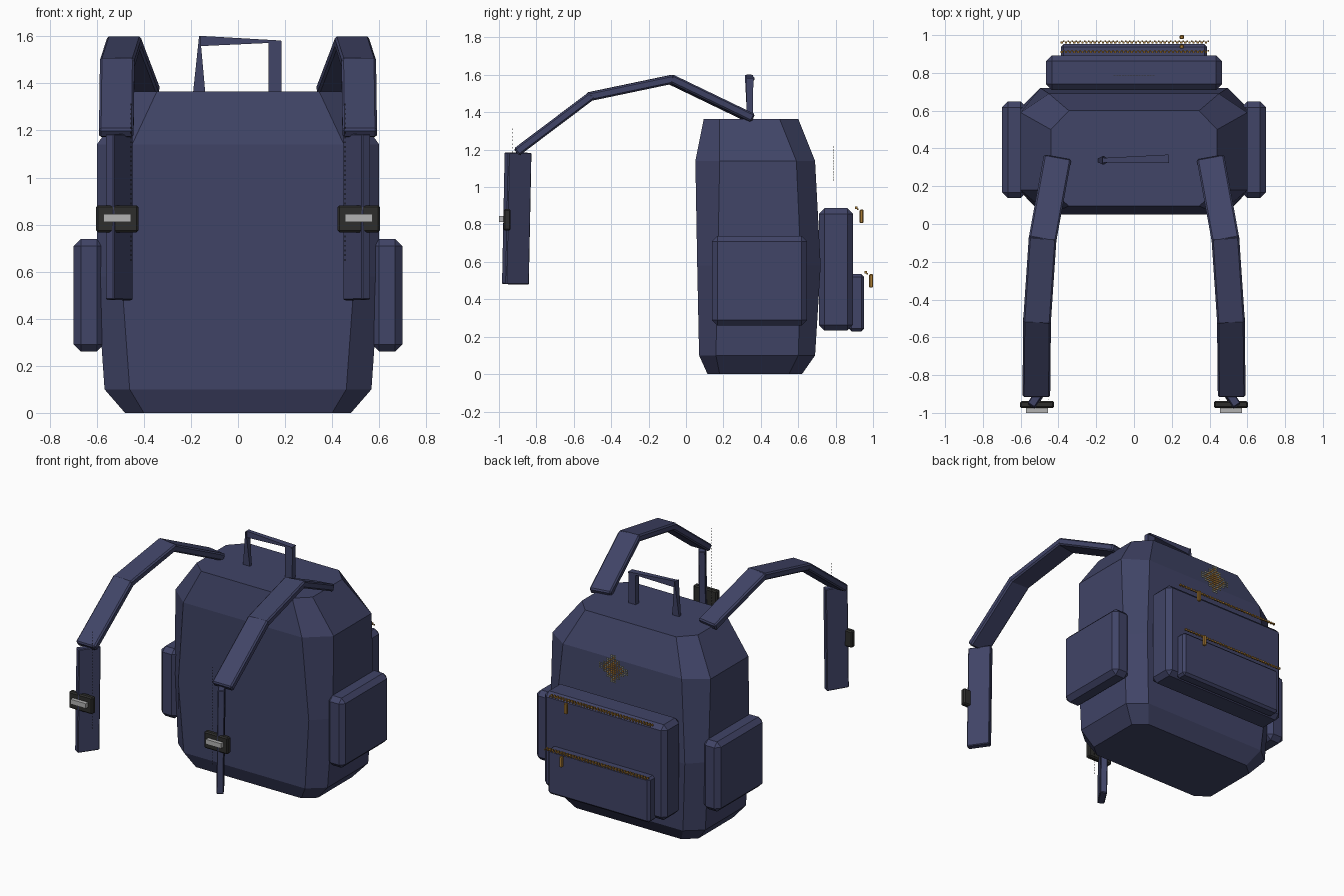
import bpy, bmesh, math
from mathutils import Matrix, Vector

if "Cube" in bpy.data.objects:
    bpy.data.objects.remove(bpy.data.objects["Cube"])


def make_mat(name, rgb):
    m = bpy.data.materials.new(name)
    m.diffuse_color = (*rgb, 1)
    m.use_nodes = True
    m.node_tree.nodes["Principled BSDF"].inputs["Base Color"].default_value = m.diffuse_color
    return m


NAVY = make_mat("navy_fabric", (0.052, 0.058, 0.135))
DARK = make_mat("dark_plastic", (0.027, 0.027, 0.025))
STEEL = make_mat("pale_metal", (0.45, 0.45, 0.45))
BRASS = make_mat("brass", (0.40, 0.20, 0.035))
PALE = make_mat("pale_patch", (0.42, 0.43, 0.36))
ORANGE = make_mat("orange_patch", (0.60, 0.28, 0.05))


def finish(bm, name, *mats):
    bmesh.ops.recalc_face_normals(bm, faces=bm.faces[:])
    me = bpy.data.meshes.new(name)
    bm.to_mesh(me)
    bm.free()
    for m in mats:
        me.materials.append(m)
    ob = bpy.data.objects.new(name, me)
    bpy.context.collection.objects.link(ob)
    return ob


def add_box(bm, size, matrix, mat=0):
    out = bmesh.ops.create_cube(bm, size=1, matrix=matrix @ Matrix.Diagonal((*size, 1)))
    for f in {f for v in out["verts"] for f in v.link_faces}:
        f.material_index = mat


def block(name, size, matrix, mat, chamfer=0.0):
    bm = bmesh.new()
    add_box(bm, size, matrix)
    if chamfer:
        bmesh.ops.bevel(bm, geom=bm.edges[:], offset=chamfer, segments=1,
                        profile=0.5, affect='EDGES')
    return finish(bm, name, mat)


def span(name, x, y, z, mat, chamfer=0.0):
    size = [b - a for a, b in (x, y, z)]
    mid = [(a + b) / 2 for a, b in (x, y, z)]
    return block(name, size, Matrix.Translation(mid), mat, chamfer)


def loft(name, rings, mat):
    bm = bmesh.new()
    loops = [[bm.verts.new(p) for p in ring] for ring in rings]
    n = len(loops[0])
    for a, b in zip(loops, loops[1:]):
        for i in range(n):
            j = (i + 1) % n
            bm.faces.new((a[i], a[j], b[j], b[i]))
    bm.faces.new(loops[0])
    bm.faces.new(loops[-1])
    return finish(bm, name, mat)


# Main bag: stacked octagons (z, half width, front half width, y limits, corner y limits)
levels = [
    (0.00, 0.48, 0.40, 0.115, 0.62, 0.18, 0.55),
    (0.10, 0.567, 0.46, 0.07, 0.69, 0.16, 0.60),
    (0.58, 0.60, 0.495, 0.06, 0.72, 0.17, 0.615),
    (1.14, 0.60, 0.45, 0.05, 0.69, 0.18, 0.59),
    (1.365, 0.44, 0.345, 0.095, 0.60, 0.18, 0.50),
]
rings = []
for z, w, f, y0, y1, c0, c1 in levels:
    rings.append([(-f, y0, z), (f, y0, z), (w, c0, z), (w, c1, z),
                  (f, y1, z), (-f, y1, z), (-w, c1, z), (-w, c0, z)])
loft("bag_body", rings, NAVY)

# Pockets
span("large_back_pocket", (-0.465, 0.465), (0.71, 0.893), (0.233, 0.887), NAVY, 0.03)
span("small_back_pocket", (-0.387, 0.387), (0.87, 0.952), (0.228, 0.535), NAVY, 0.015)
for s, side in ((1, "right"), (-1, "left")):
    span(side + "_side_pocket", sorted((s * 0.57, s * 0.698)),
         (0.138, 0.648), (0.26, 0.738), NAVY, 0.03)

# Shoulder straps: boxes laid along a bent path
path = [Vector(p) for p in ((0.408, 0.335, 1.375), (0.484, -0.08, 1.575),
                            (0.513, -0.51, 1.485), (0.517, -0.895, 1.195))]
for s, side in ((1, "right"), (-1, "left")):
    pts = [Vector((p.x * s, p.y, p.z)) for p in path]
    for i, (a, b) in enumerate(zip(pts, pts[1:])):
        d = (b - a).normalized()
        across = d.cross(Vector((0, 0, 1))).normalized()
        up = across.cross(d)
        m = Matrix((across, d, up)).transposed().to_4x4()
        m.translation = (a + b) / 2
        block(f"{side}_strap_{i + 1}", (0.147, (b - a).length + 0.03, 0.047), m, NAVY, 0.009)

    # Hanging webbing, turned so its outer edge faces forward
    m = (Matrix.Translation((s * 0.505, -0.905, 0.832)) @ Matrix.Rotation(-0.02, 4, 'X')
         @ Matrix.Rotation(-s * math.radians(57), 4, 'Z'))
    block(side + "_webbing", (0.148, 0.045, 0.705), m, NAVY, 0.005)

    # Buckle with metal plate
    x = s * 0.513
    span(side + "_buckle", (x - 0.09, x + 0.09), (-0.975, -0.937), (0.767, 0.882), DARK, 0.008)
    span(side + "_buckle_plate", (x - 0.058, x + 0.058), (-1.0, -0.97), (0.812, 0.845), STEEL)

    # Row of tiny stitches
    bm = bmesh.new()
    for i in range(34):
        add_box(bm, (0.003, 0.003, 0.008), Matrix.Translation((s * 0.455, -0.93, 0.65 + i * 0.02)))
    finish(bm, side + "_stitches", DARK)


# Carry handle: two posts and a twisted bar
def rect(c, u, v):
    c, u, v = Vector(c), Vector(u) / 2, Vector(v) / 2
    return [c - u - v, c + u - v, c + u + v, c - u + v]


loft("handle_left_post", [rect((-0.165, 0.337, 1.36), (0.052, 0, 0), (0, 0.02, 0)),
                          rect((-0.163, 0.337, 1.60), (0.005, 0, 0), (0, 0.045, 0))], NAVY)
loft("handle_bar", [rect((-0.165, 0.337, 1.58), (0, 0.025, 0), (0, 0, 0.044)),
                    rect((0.182, 0.345, 1.578), (0, 0.045, 0), (0, 0, 0.008))], NAVY)
loft("handle_right_post", [rect((0.158, 0.340, 1.36), (0.055, 0, 0), (0, 0.036, 0)),
                           rect((0.158, 0.342, 1.58), (0.055, 0, 0), (0, 0.036, 0))], NAVY)

# Zippers: rows of small teeth and a pull tab
for name, y, z in (("upper", 0.914, 0.885), ("lower", 0.965, 0.54)):
    bm = bmesh.new()
    for i in range(36):
        x = -0.382 + i * 0.0218
        add_box(bm, (0.012, 0.012, 0.012), Matrix.Translation((x, y - 0.004, z + 0.004)))
        add_box(bm, (0.008, 0.008, 0.008), Matrix.Translation((x + 0.011, y + 0.003, z - 0.004)))
    finish(bm, name + "_zipper_teeth", BRASS)
    span(name + "_zipper_pull", (0.242, 0.264), (y + 0.014, y + 0.035),
         (z - 0.078, z - 0.006), BRASS, 0.004)

# Stepped cross patch made of small tiles
bm = bmesh.new()
step = 0.0147
arm = [6, 6, 4, 4, 2, 2, 1, 1]
for i in range(-7, 8):
    for j in range(-6, 7):
        if abs(j) > arm[abs(i)]:
            continue
        warm = abs(i) + abs(j) <= 3 or (abs(i) + abs(j)) % 5 == 0
        add_box(bm, (0.011, 0.004, 0.011),
                Matrix.Translation((i * step, 0.787, 1.125 + j * step)), int(warm))
finish(bm, "cross_patch", PALE, ORANGE)
